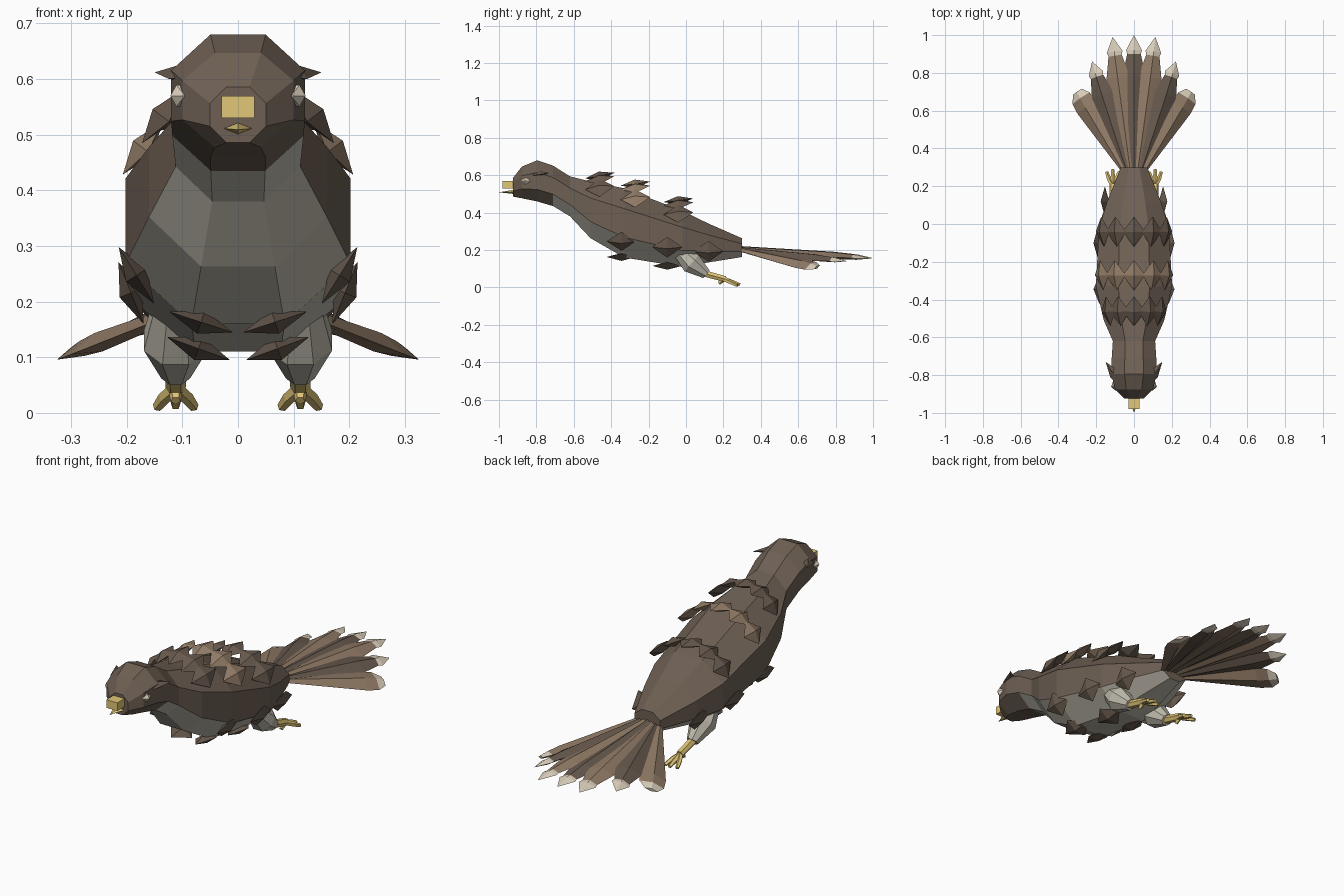
import bpy, bmesh, math
from mathutils import Vector as V

if "Cube" in bpy.data.objects:
    bpy.data.objects.remove(bpy.data.objects["Cube"])


def srgb(r, g, b):
    return tuple((c / 255 / 12.92) if c < 11 else ((c / 255 + .055) / 1.055) ** 2.4 for c in (r, g, b)) + (1,)


def material(name, *rgb):
    m = bpy.data.materials.new(name)
    m.diffuse_color = srgb(*rgb)
    m.use_nodes = True
    m.node_tree.nodes["Principled BSDF"].inputs["Base Color"].default_value = m.diffuse_color
    return m


BROWN = material("body brown", 110, 96, 84)
GREY = material("belly grey", 192, 187, 173)
PLUME = material("feather brown", 104, 90, 78)
TAN = material("feather tan", 146, 124, 103)
CREAM = material("cream", 220, 208, 188)
HORN = material("beak yellow", 226, 199, 120)


def make(name, bm, *mats):
    bmesh.ops.remove_doubles(bm, verts=bm.verts, dist=0.0005)
    bmesh.ops.recalc_face_normals(bm, faces=bm.faces)
    me = bpy.data.meshes.new(name)
    bm.to_mesh(me)
    bm.free()
    for m in mats:
        me.materials.append(m)
    ob = bpy.data.objects.new(name, me)
    bpy.context.collection.objects.link(ob)
    return ob


def loft(bm, rings, mat=lambda seg, side: 0):
    """Skin a list of rings; a ring whose points coincide becomes a tip."""
    vs = [[bm.verts.new(p) for p in r] for r in rings]
    n = len(rings[0])
    for i in range(len(vs) - 1):
        for k in range(n):
            j = (k + 1) % n
            f = bm.faces.new((vs[i][k], vs[i][j], vs[i + 1][j], vs[i + 1][k]))
            f.material_index = mat(i, k)
    for i, seg in ((0, 0), (-1, len(vs) - 2)):
        if (rings[i][0] - rings[i][1]).length > 0.001:
            bm.faces.new(vs[i]).material_index = mat(seg, 0)


def feather(bm, base, d, normal, length, profile, mat=lambda seg, side: 0):
    """Diamond-section blade; profile = (fraction of length, half width, half thickness)."""
    d = d.normalized()
    s = d.cross(normal).normalized()
    n = s.cross(d)
    rings = []
    for t, w, h in profile:
        c = base + d * length * t
        rings.append([c + s * w, c + n * h, c - s * w, c - n * h])
    loft(bm, rings, mat)


def tube(bm, path, sides):
    """Tapered tube through (x, y, z, radius) stations."""
    d = (V(path[-1][:3]) - V(path[0][:3])).normalized()
    a = d.cross(V((1, 0, 0))).normalized()
    b = d.cross(a)
    rings = []
    for x, y, z, r in path:
        ang = [math.tau * (k + .5) / sides for k in range(sides)]
        rings.append([V((x, y, z)) + (a * math.cos(t) + b * math.sin(t)) * r for t in ang])
    loft(bm, rings)


# Body: octagonal sections (y, centre z, half width, half height)
SECTIONS = [(-.925, .536, .05, .05), (-.877, .562, .1, .085), (-.795, .57, .12, .11),
            (-.71, .543, .118, .108), (-.62, .487, .112, .107), (-.51, .415, .16, .152),
            (-.33, .345, .202, .185), (-.02, .26, .185, .15), (.12, .238, .142, .104),
            (.3, .213, .07, .05)]


def section(y):
    for a, b in zip(SECTIONS, SECTIONS[1:]):
        if a[0] <= y <= b[0]:
            t = (y - a[0]) / (b[0] - a[0])
            return [p + (q - p) * t for p, q in zip(a, b)][1:]


bm = bmesh.new()
rings = []
for y, cz, w, h in SECTIONS:
    ang = [math.radians(22.5 + 45 * k) for k in range(8)]
    rings.append([V((w * 1.0824 * math.sin(t), y, cz + h * 1.0824 * math.cos(t))) for t in ang])
loft(bm, rings, lambda seg, side: 1 if seg >= 3 and side in (2, 3, 4) else 0)
make("body", bm, BROWN, GREY)

# Rows of body feathers: (name, base y, y of the body section they follow, angles from top, lift, material)
BACK = (-53, -27, 0, 27, 53)
ROWS = [("shoulder_feathers", -.54, -.54, BACK, .2, PLUME), ("back_feathers", -.35, -.36, BACK, .14, TAN),
        ("rump_feathers", -.12, -.12, BACK, .12, PLUME),
        ("breast_feathers", -.425, -.35, (122, 162, 198, 238), 0, PLUME),
        ("belly_feathers", -.18, -.1, (112, 160, 200, 248), 0, PLUME),
        ("vent_feathers", .04, .1, (112, 248), 0, PLUME)]
BLADE = [(0, 0, 0), (.5, .06, .022), (1, 0, 0)]
for name, y, follow, angles, lift, mat in ROWS:
    bm = bmesh.new()
    cz, w, h = section(follow)
    for a in angles:
        t = math.radians(a)
        out = V((math.sin(t), 0, math.cos(t)))
        base = V((w * out.x, y, cz + h * out.z)) + out * (.018 if lift == 0 else .008)
        feather(bm, base, V((0, 1, 0)) + out * lift, out, .16, BLADE)
    make(name, bm, mat)

# Brow tufts sweeping back over the eyes
bm = bmesh.new()
for s in (-1, 1):
    a, b = V((s * .03, -.895, .607)), V((s * .15, -.73, .612))
    feather(bm, a, b - a, V((s * .4, 0, 1)), (b - a).length, [(0, 0, 0), (.6, .03, .016), (1, 0, 0)])
make("brow_tufts", bm, PLUME)

# Eyes
bm = bmesh.new()
for s in (-1, 1):
    tube(bm, [(s * .096, -.88, .57, .004), (s * .1, -.858, .57, .022), (s * .106, -.83, .57, .004)], 6)
make("eyes", bm, CREAM)

# Beak: square upper block and pointed lower bill
bm = bmesh.new()
loft(bm, [[V((x, y, z)) for x, z in ((-.03, .53), (.03, .53), (.03, .57), (-.03, .57))] for y in (-.98, -.9)])
make("upper_beak", bm, HORN)
bm = bmesh.new()
feather(bm, V((0, -.9, .512)), V((0, -1, -.03)), V((0, 0, 1)), .1, [(0, .025, .01), (.3, .025, .01), (1, 0, 0)])
make("lower_beak", bm, HORN)

# Tail fan: (position in fan, tip x, tip y, tip z), mirrored; cream tips, the outer pair blunt
bm_dark, bm_tan = bmesh.new(), bmesh.new()
TAIL = [(0, 0, 1.0, .157), (1, .113, .99, .155), (2, .222, .86, .14), (3, .3, .7, .108)]
QUILL = [(0, .012, .01), (.7, .062, .018), (.86, .036, .014), (.89, .042, .013), (1, 0, 0)]
BLUNT = [(0, .012, .01), (.8, .062, .018), (.92, .058, .014), (1, .03, .008)]
for i, x, y, z in TAIL:
    for s in ((-1, 1) if i else (1,)):
        base = V((s * .018 * i, .28, .212 - .003 * i))
        tip = V((s * x, y, z))
        roll = math.radians(8 * i) * s
        feather(bm_tan if i % 2 else bm_dark, base, tip - base, V((math.sin(roll), 0, math.cos(roll))),
                (tip - base).length, BLUNT if i == 3 else QUILL, lambda seg, side: 1 if seg >= 2 else 0)
make("dark_tail_feathers", bm_dark, PLUME, CREAM)
make("tan_tail_feathers", bm_tan, TAN, CREAM)

# Legs and feet, trailing backwards
for s, side in ((-1, "left"), (1, "right")):
    x = s * .112
    bm = bmesh.new()
    tube(bm, [(x, -.04, .2, .04), (x, .03, .13, .062), (x, .11, .07, .028)], 8)
    make(side + "_thigh", bm, GREY)
    bm = bmesh.new()
    tube(bm, [(x, .08, .08, .02), (x, .21, .045, .018)], 6)
    for dx, y, z in ((-.033, .275, .011), (0, .288, .014), (.033, .275, .011), (0, .175, .022)):
        tube(bm, [(x, .2, .045, .013), (x + dx * .6, (y + .2) / 2, (z + .045) / 2, .012), (x + dx, y, z, .009)], 5)
    make(side + "_foot", bm, HORN)
